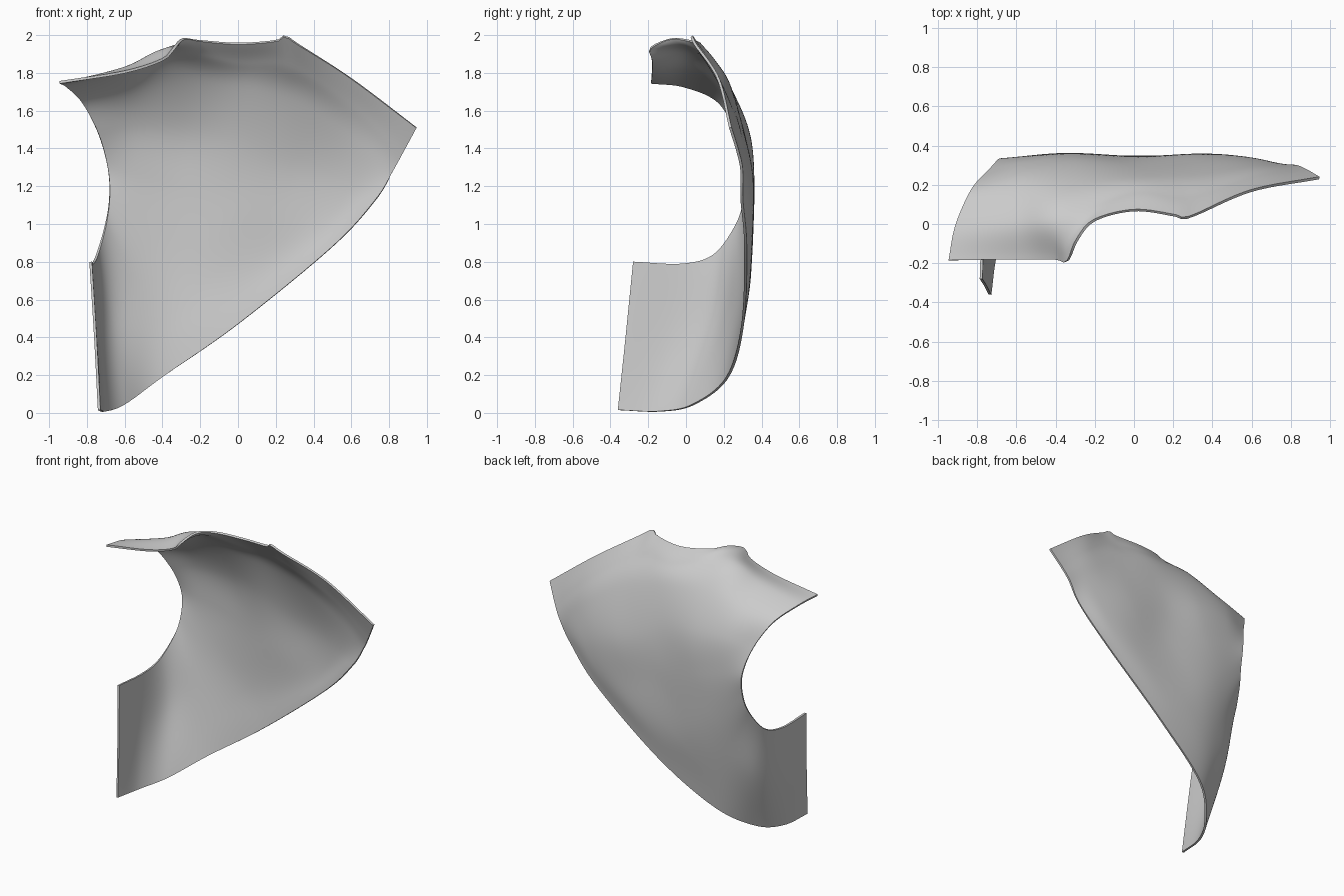
import bpy, bmesh
from mathutils import Vector

if "Cube" in bpy.data.objects:
    bpy.data.objects.remove(bpy.data.objects["Cube"])


def spline(pts, t):
    """Catmull-Rom point at t (0..1, uniform per span)."""
    n = len(pts) - 1
    i = min(int(t * n), n - 1)
    f = t * n - i
    b, c = pts[i], pts[i + 1]
    a = pts[i - 1] if i > 0 else 2 * b - c
    d = pts[i + 2] if i + 2 <= n else 2 * c - b
    return 0.5 * (2 * b + (c - a) * f + (2 * a - 5 * b + 4 * c - d) * f ** 2
                  + (3 * b - a - 3 * c + d) * f ** 3)


def resample(pts, count):
    """Evenly spaced points along the spline."""
    pts = [Vector(p) for p in pts]
    fine = [spline(pts, k / 400) for k in range(401)]
    dist = [0.0]
    for p, q in zip(fine, fine[1:]):
        dist.append(dist[-1] + (q - p).length)
    out, j = [], 0
    for k in range(count):
        s = dist[-1] * k / (count - 1)
        while j < 399 and dist[j + 1] < s:
            j += 1
        f = (s - dist[j]) / max(dist[j + 1] - dist[j], 1e-9)
        out.append(fine[j].lerp(fine[j + 1], min(f, 1)))
    return out


# Cross-sections, each from the notched left side to the lower right edge
flap = [
    [(-.78, -.28, .80), (-.755, -.32, .40), (-.735, -.36, .015)],
    [(-.77, -.02, .79), (-.745, -.05, .40), (-.70, -.14, .008)],
    [(-.745, .15, .84), (-.68, .15, .48), (-.60, .04, .045)],
    [(-.70, .27, 1.0), (-.53, .27, .64), (-.40, .22, .19)],
]
panel = [
    [(-.68, .315, 1.15), (-.40, .34, .90), (-.20, .33, .67), (0, .30, .47)],
    [(-.69, .325, 1.30), (-.35, .355, 1.22), (0, .34, 1.07), (.30, .345, .92), (.50, .315, .88)],
    [(-.74, .27, 1.48), (-.55, .31, 1.51), (-.30, .325, 1.50), (0, .315, 1.43),
     (.35, .345, 1.28), (.58, .335, 1.16), (.73, .295, 1.13)],
    [(-.83, .17, 1.65), (-.60, .20, 1.70), (-.35, .19, 1.78), (0, .23, 1.73),
     (.30, .24, 1.66), (.60, .29, 1.46), (.82, .295, 1.28)],
    [(-.91, -.01, 1.73), (-.60, .01, 1.82), (-.36, .03, 1.92), (0, .15, 1.86),
     (.28, .13, 1.84), (.62, .235, 1.62), (.875, .275, 1.38)],
]
# Upper rim: hood edge, dip between the two points, sloping right side
top_rim = [(-.945, -.185, 1.75), (-.60, -.18, 1.805), (-.40, -.18, 1.87), (-.34, -.19, 1.93),
           (-.29, -.08, 1.98), (-.20, .02, 1.97), (0, .07, 1.955), (.20, .045, 1.97),
           (.25, .03, 1.995), (.32, .05, 1.95), (.60, .17, 1.77), (.945, .235, 1.51)]

# Loft the sections into a smooth sheet
NU, NV = 70, 90
rows = [resample(r, NU) for r in flap + panel + [top_rim]]
bm = bmesh.new()
grid = [[bm.verts.new(spline([r[u] for r in rows], v / (NV - 1))) for u in range(NU)]
        for v in range(NV)]
for v in range(NV - 1):
    for u in range(NU - 1):
        bm.faces.new((grid[v][u], grid[v][u + 1], grid[v + 1][u + 1], grid[v + 1][u]))
bmesh.ops.recalc_face_normals(bm, faces=bm.faces[:])
mesh = bpy.data.meshes.new("curved_shell_panel")
bm.to_mesh(mesh)
bm.free()
shell = bpy.data.objects.new("curved_shell_panel", mesh)
bpy.context.collection.objects.link(shell)

# Thin sheet thickness
solid = shell.modifiers.new("thickness", 'SOLIDIFY')
solid.thickness = 0.014
solid.offset = 0

bpy.context.view_layer.objects.active = shell
shell.select_set(True)
bpy.ops.object.modifier_apply(modifier="thickness")
bpy.ops.object.shade_smooth_by_angle(angle=0.7)
